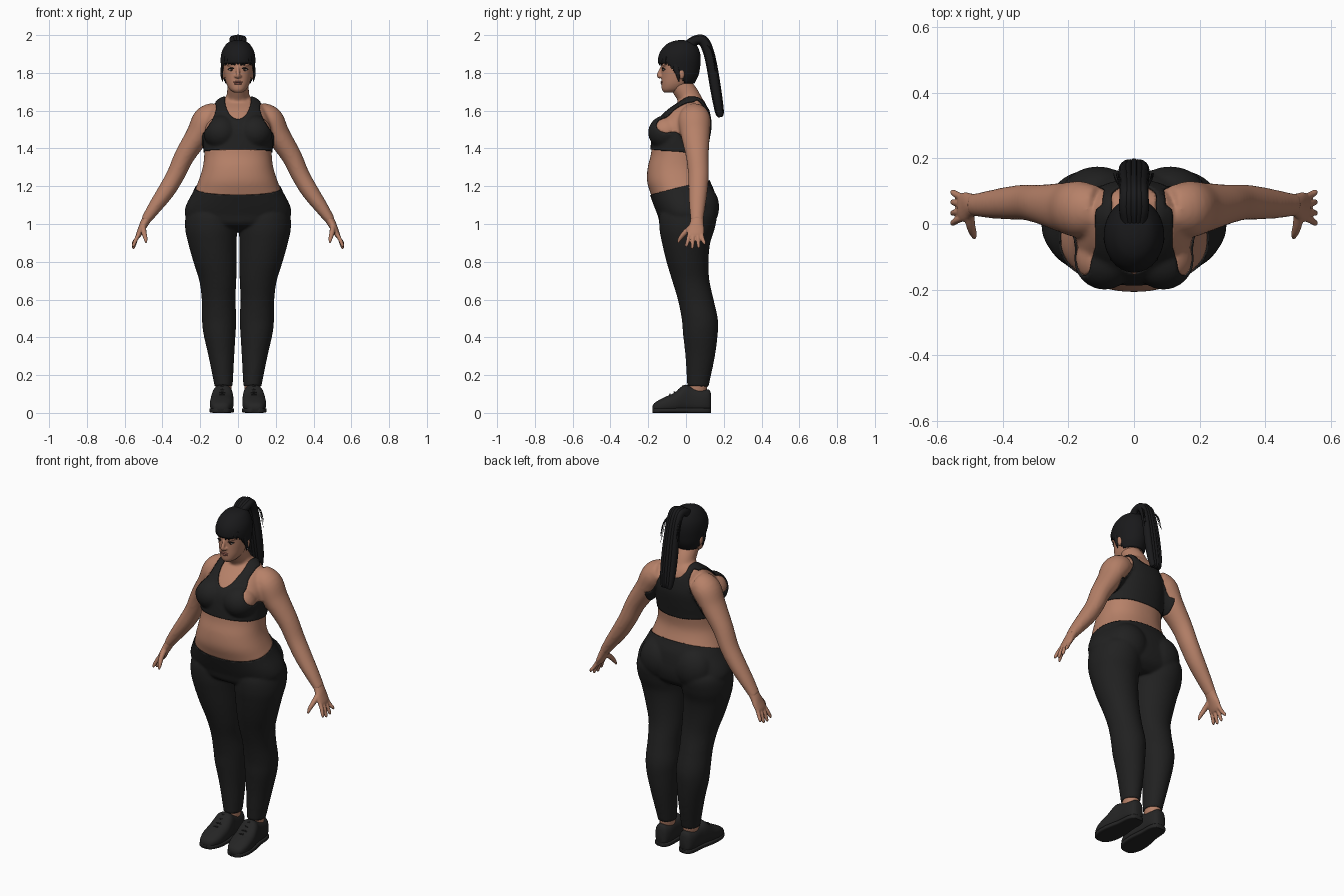
import bpy, bmesh, math, random
from mathutils import Vector, Matrix

random.seed(3)

def material(name, r, g, b):
    m = bpy.data.materials.new(name)
    m.diffuse_color = (r, g, b, 1)
    return m

SKIN = material("skin", .47, .22, .14)
CLOTH = material("black cloth", .015, .015, .015)
SHOE = material("shoe black", .018, .018, .018)
HAIR = material("hair black", .010, .010, .011)
LIPS = material("lips", .36, .13, .10)
WHITE = material("eye white", .45, .40, .37)
IRIS = material("iris brown", .03, .015, .01)

# ---------- helpers ----------
def spline(rows, k=5):
    """Catmull-Rom through rows of equal-length tuples."""
    out = []
    for i in range(len(rows) - 1):
        p0, p1, p2, p3 = rows[max(i - 1, 0)], rows[i], rows[i + 1], rows[min(i + 2, len(rows) - 1)]
        for j in range(k):
            t = j / k
            out.append([.5 * (2*b + (c - a)*t + (2*a - 5*b + 4*c - d)*t*t + (3*b - a - 3*c + d)*t**3)
                        for a, b, c, d in zip(p0, p1, p2, p3)])
    return out + [list(rows[-1])]

def ring(c, a, b, p=2, n=32):
    pw = lambda v: math.copysign(abs(v) ** (2 / p), v)
    return [c + a * pw(math.cos(2*math.pi*i/n)) + b * pw(math.sin(2*math.pi*i/n)) for i in range(n)]

def loft(bm, rings):
    vs = [[bm.verts.new(v) for v in r] for r in rings]
    n = len(vs[0])
    for q, r in zip(vs, vs[1:]):
        for i in range(n):
            bm.faces.new((q[i], q[(i+1) % n], r[(i+1) % n], r[i]))
    bm.faces.new(vs[0][::-1])
    bm.faces.new(vs[-1])

def column(bm, rows, s=1, p=2, n=48):
    """rows: z, centre x, half width, front y, back y"""
    loft(bm, [ring(Vector((s*cx, (f+b)/2, z)), Vector((rx, 0, 0)), Vector((0, (b-f)/2, 0)), p, n)
              for z, cx, rx, f, b in spline(rows)])

def tube(bm, rows, s=1, up=(0, 1, 0), n=20, k=5):
    """rows: x, y, z, radius across, radius along 'up'"""
    rows = spline(rows, k)
    pts = [Vector((s*r[0], r[1], r[2])) for r in rows]
    rings = []
    for i, r in enumerate(rows):
        t = (pts[min(i+1, len(pts)-1)] - pts[max(i-1, 0)]).normalized()
        b = Vector(up)
        b = (b - t * b.dot(t)).normalized()
        rings.append(ring(pts[i], t.cross(b) * r[3], b * r[4], 2, n))
    loft(bm, rings)

def ball(bm, c, r):
    bmesh.ops.create_uvsphere(bm, u_segments=24, v_segments=16, radius=1,
                              matrix=Matrix.Translation(c) @ Matrix.Diagonal((*r, 1)))

def finish(name, bm, mat, mirror=False, solid=0, voxel=0, smooth=4):
    if not solid:
        bmesh.ops.recalc_face_normals(bm, faces=bm.faces)
    me = bpy.data.meshes.new(name)
    bm.to_mesh(me)
    bm.free()
    me.materials.append(mat)
    ob = bpy.data.objects.new(name, me)
    bpy.context.collection.objects.link(ob)
    if voxel:
        m = ob.modifiers.new("blend", 'REMESH')
        m.mode, m.voxel_size = 'VOXEL', voxel
        m = ob.modifiers.new("soften", 'SMOOTH')
        m.factor, m.iterations = .5, smooth
        bpy.context.view_layer.update()
        ob.data = bpy.data.meshes.new_from_object(ob.evaluated_get(bpy.context.evaluated_depsgraph_get()))
        ob.modifiers.clear()
        if not ob.data.materials:
            ob.data.materials.append(mat)
    if mirror:
        ob.modifiers.new("mirror", 'MIRROR').use_mirror_merge = False
    if solid:
        m = ob.modifiers.new("thickness", 'SOLIDIFY')
        m.thickness, m.offset = solid, 1
    ob.data.shade_smooth()
    return ob

clamp = lambda v: max(0, min(1, v))

# ---------- body: torso, legs, arms and neck blended into one skin ----------
bm = bmesh.new()
column(bm, [(.965, 0, .10, -.05, .10), (1.0, 0, .235, -.125, .14), (1.05, 0, .275, -.145, .155),
            (1.1, 0, .268, -.165, .155), (1.17, 0, .232, -.19, .145), (1.23, 0, .208, -.206, .12),
            (1.3, 0, .186, -.202, .10), (1.37, 0, .178, -.185, .105), (1.45, 0, .178, -.178, .12),
            (1.52, 0, .175, -.165, .13), (1.57, 0, .16, -.13, .125), (1.61, 0, .14, -.09, .115),
            (1.645, 0, .115, -.04, .10), (1.668, 0, .085, -.01, .08)], p=2.25, n=64)
for s in (1, -1):
    column(bm, [(.10, .077, .038, .015, .105), (.15, .077, .043, .012, .116), (.3, .088, .062, .003, .147),
                (.42, .098, .079, -.01, .162), (.5, .1, .085, -.017, .162), (.6, .103, .083, -.037, .14),
                (.7, .107, .092, -.067, .118), (.8, .122, .108, -.097, .113), (.9, .136, .122, -.121, .122),
                (.98, .142, .132, -.135, .147), (1.06, .14, .125, -.13, .155), (1.12, .13, .08, -.08, .10)], s)
    ball(bm, (s*.11, .08, 1.09), (.11, .09, .115))       # buttock
    ball(bm, (s*.09, -.105, 1.485), (.088, .09, .085))   # breast
    tube(bm, [(.11, .045, 1.58, .065, .07), (.165, .045, 1.55, .075, .085), (.213, .05, 1.47, .063, .076),
              (.283, .06, 1.36, .053, .06), (.33, .066, 1.26, .048, .054), (.38, .064, 1.175, .045, .05),
              (.44, .06, 1.09, .036, .042), (.492, .058, 1.015, .025, .033)], s, n=32)
tube(bm, [(0, .045, 1.6, .065, .075), (0, .01, 1.68, .06, .06), (0, -.03, 1.74, .056, .055),
          (0, -.04, 1.79, .05, .05)], up=(1, 0, 0), n=32)
body = finish("body", bm, SKIN, voxel=.009, smooth=5)

# ---------- clothes: cut the body into skin, leggings and crop top ----------
def region(c):
    x, y, z = abs(c.x), c.y, c.z
    if .145 < z < 1.2 + .25*y and x < .295:
        return 1
    arm = .115 + .072 * clamp((1.6 - z) / .13) ** 1.5
    if y > .05 and z > 1.47:
        arm -= .025
    depth = .11 if y < .03 else .06
    neck = (x / .068)**2 + (min(z - 1.66, 0) / depth)**2 < 1
    return 2 if 1.38 - .08*y < z < 1.7 and x < arm and not neck else 0

bm = bmesh.new()
bm.from_mesh(body.data)
for z, slope in ((.145, 0), (1.2, .25), (1.38, -.08)):
    bmesh.ops.bisect_plane(bm, geom=bm.verts[:] + bm.edges[:] + bm.faces[:], dist=1e-5,
                           plane_co=(0, 0, z), plane_no=(0, -slope, 1))
for f in bm.faces:
    f.material_index = region(f.calc_center_median())
hem = {}
for e in bm.edges:
    if len({f.material_index for f in e.link_faces}) > 1:
        for v in e.verts:
            hem.setdefault(v, []).append(e.other_vert(v))
for _ in range(8):                                       # even out the hems
    new = {v: sum((o.co for o in n), Vector()) / len(n) for v, n in hem.items()}
    for v, co in new.items():
        v.co = v.co.lerp(co, .5)
for tag, name, mat in ((0, "skin", SKIN), (1, "leggings", CLOTH), (2, "crop_top", CLOTH)):
    part = bm.copy()
    bmesh.ops.delete(part, geom=[f for f in part.faces if f.material_index != tag], context='FACES')
    for f in part.faces:
        f.material_index = 0
    finish(name, part, mat, solid=.006 if tag else .0005)
bm.free()
bpy.data.objects.remove(body)

# ---------- hands ----------
bm = bmesh.new()
tube(bm, [(.475, .06, 1.04, .026, .033), (.495, .057, 1.005, .023, .036), (.51, .053, .975, .019, .044),
          (.525, .05, .945, .015, .044), (.531, .05, .93, .01, .036)])
for o, tip in ((-.031, .878), (-.011, .868), (.011, .872), (.031, .89)):
    tube(bm, [(.522, .05 + o, .95, .011, .011), (.54, .05 + 1.25*o, .918, .0105, .0105),
              (.552, .05 + 1.5*o, tip + .012, .009, .009), (.556, .05 + 1.6*o, tip, .004, .004)], n=12)
tube(bm, [(.502, .03, .985, .016, .016), (.498, -.005, .955, .014, .014), (.49, -.03, .925, .011, .011),
          (.486, -.043, .9, .005, .005)], n=12)
finish("hands", bm, SKIN, mirror=True, voxel=.004, smooth=2)

# ---------- head, nose and ears ----------
bm = bmesh.new()
column(bm, [(1.695, 0, .02, -.115, -.06), (1.71, 0, .042, -.127, -.02), (1.74, 0, .06, -.13, .02),
            (1.78, 0, .071, -.13, .05), (1.82, 0, .077, -.13, .06), (1.87, 0, .079, -.132, .065),
            (1.91, 0, .072, -.12, .06), (1.945, 0, .05, -.09, .04), (1.96, 0, .02, -.05, 0)], p=2.15)
tube(bm, [(0, -.122, 1.835, .01, .008), (0, -.135, 1.81, .01, .009), (0, -.142, 1.787, .013, .012),
          (0, -.134, 1.775, .008, .012)], up=(1, 0, 0))
for s in (1, -1):
    ball(bm, (s*.011, -.134, 1.782), (.009, .01, .008))
    ball(bm, (s*.078, -.025, 1.795), (.012, .018, .03))
    ball(bm, (s*.035, -.112, 1.843), (.026, .014, .008))
finish("head", bm, SKIN, voxel=.004, smooth=3)

# ---------- face details ----------
bm = bmesh.new()
ball(bm, (0, -.127, 1.752), (.025, .008, .005))
ball(bm, (0, -.126, 1.743), (.021, .008, .006))
finish("lips", bm, LIPS)
bm = bmesh.new()
ball(bm, (.034, -.116, 1.817), (.015, .008, .007))
finish("eyes", bm, WHITE, mirror=True)
bm = bmesh.new()
ball(bm, (.034, -.121, 1.817), (.007, .005, .0068))
finish("irises", bm, IRIS, mirror=True)
bm = bmesh.new()
tube(bm, [(.016, -.123, 1.819, .003, .003), (.034, -.125, 1.826, .003, .003), (.053, -.112, 1.819, .003, .003)], n=8)
tube(bm, [(.014, -.129, 1.843, .004, .003), (.035, -.125, 1.849, .004, .003), (.057, -.106, 1.843, .003, .003)], n=8)
finish("lashes_and_brows", bm, HAIR, mirror=True)

# ---------- hair cap, trimmed along the hairline ----------
bm = bmesh.new()
column(bm, [(1.73, 0, .06, -.10, .03), (1.78, 0, .077, -.13, .058), (1.82, 0, .083, -.138, .068),
            (1.87, 0, .087, -.143, .073), (1.91, 0, .081, -.132, .068), (1.945, 0, .062, -.103, .052),
            (1.962, 0, .04, -.07, .03), (1.968, 0, .012, -.04, -.01)], n=96)
bmesh.ops.recalc_face_normals(bm, faces=bm.faces)
low = [f for f in bm.faces if f.calc_center_median().z <
       1.852 - .11 * clamp((f.calc_center_median().y + .1) / .1)]
bmesh.ops.delete(bm, geom=low, context='FACES')
finish("hair_cap", bm, HAIR, solid=.005)

# side locks and fringe
bm = bmesh.new()
for s in (1, -1):
    tube(bm, [(.08, -.055, 1.86, .008, .016), (.085, -.05, 1.82, .007, .014), (.086, -.042, 1.785, .006, .010),
              (.082, -.038, 1.755, .002, .003)], s, n=10)
for i in range(9):
    x = -.064 + .016 * i
    y = -.035 - .108 * math.sqrt(1 - (x / .087)**2)
    tube(bm, [(x, y + .006, 1.885, .006, .01), (x, y, 1.862, .005, .009),
              (x * 1.03, y + .003, random.uniform(1.838, 1.85), .002, .003)], up=(1, 0, 0), n=8)
finish("fringe_and_locks", bm, HAIR)

# ponytail made of overlapping strands, plus loose wisps
bm = bmesh.new()
for o in (-1, -.5, 0, .5, 1):
    w, d = .018, .029 - .006 * abs(o)
    tube(bm, [(.022*o, .015, 1.945, .03, w), (.028*o, .05, 1.972, d - .003, w), (.026*o, .09, 1.97, d, w),
              (.026*o, .118, 1.915, d, w), (.028*o, .138, 1.83, d, w), (.03*o, .153, 1.74, d, w),
              (.028*o, .168, 1.65, d - .002, w), (.024*o, .178, 1.59, d - .006, .014),
              (.02*o, .183, 1.568, .014, .010)], up=(1, 0, 0), n=16)
finish("ponytail", bm, HAIR)
bm = bmesh.new()
for i in range(8):
    s = 1 if i % 2 else -1
    x = s * random.uniform(.045, .065)
    z = random.uniform(1.78, 1.88)
    tube(bm, [(.035*s, .1, 1.96, .002, .002), (x*.9, .135, 1.92, .002, .002), (x, .155, z, .001, .001)],
         up=(1, 0, 0), n=5, k=4)
finish("loose_wisps", bm, HAIR)

# ---------- shoes ----------
upper = [(-.178, .092, .02, .012, .035), (-.165, .091, .042, .005, .054), (-.12, .088, .06, .002, .08),
         (-.06, .085, .062, .002, .108), (-.01, .082, .056, .002, .148), (.03, .08, .05, .002, .138),
         (.09, .078, .047, .002, .125), (.122, .078, .036, .002, .122), (.133, .078, .02, .015, .10)]
bm = bmesh.new()
loft(bm, [ring(Vector((cx, y, (lo+hi)/2)), Vector((w, 0, 0)), Vector((0, 0, (hi-lo)/2)), 2.6)
          for y, cx, w, lo, hi in spline(upper)])
finish("shoes", bm, SHOE, mirror=True)
bm = bmesh.new()
loft(bm, [ring(Vector((cx, y, .013)), Vector((w + .003, 0, 0)), Vector((0, 0, .013)), 5)
          for y, cx, w, lo, hi in spline(upper)])
finish("soles", bm, SHOE, mirror=True)
bm = bmesh.new()
for y, z in ((-.085, .097), (-.062, .109), (-.039, .123), (-.018, .141)):
    tube(bm, [(.05, y + .008, z - .014, .004, .004), (.084, y, z + .001, .004, .004),
              (.116, y + .008, z - .014, .004, .004)], n=8)
finish("laces", bm, SHOE, mirror=True)
